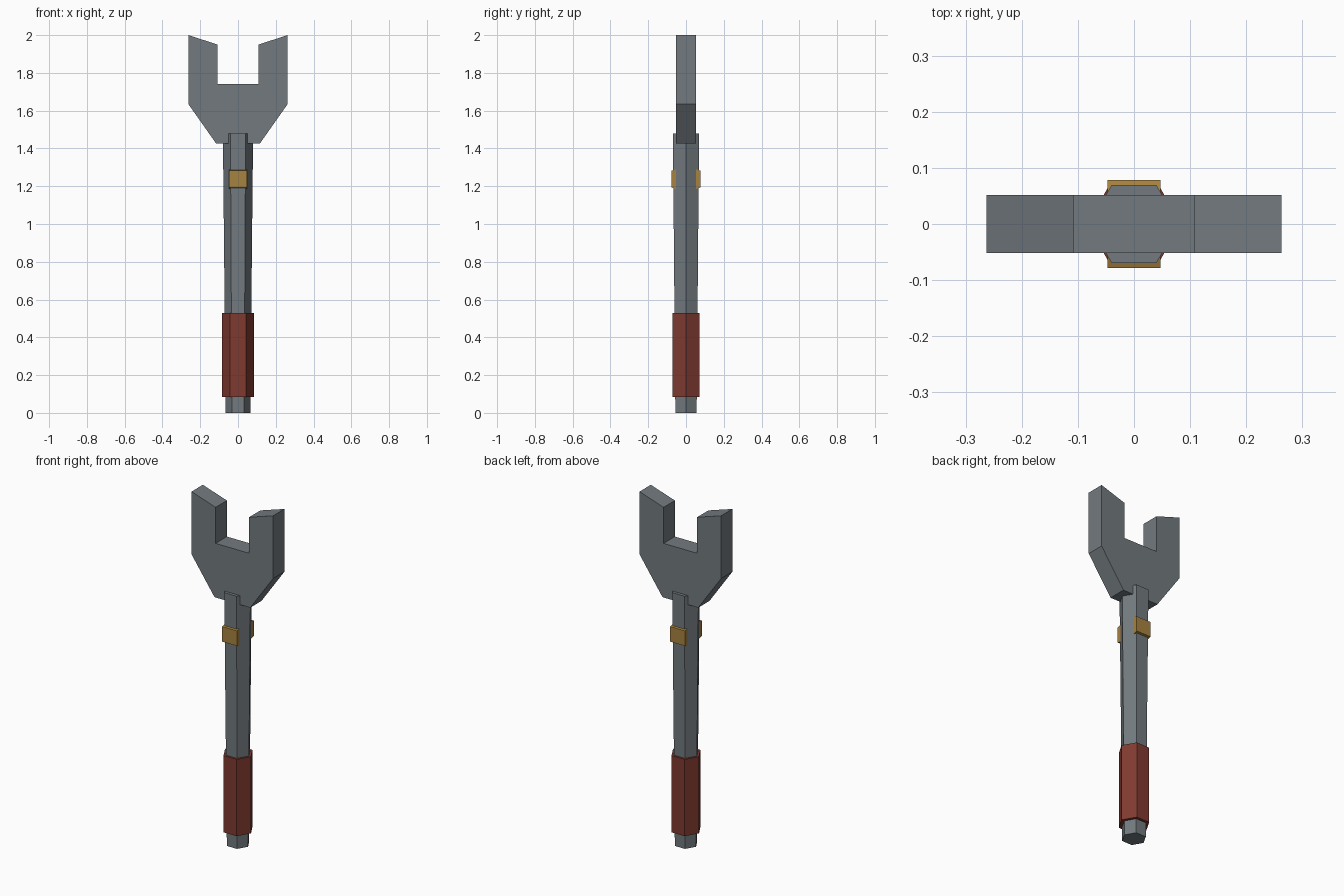
import bpy, bmesh, math

if "Cube" in bpy.data.objects:
    bpy.data.objects.remove(bpy.data.objects["Cube"])


def material(name, rgb):
    m = bpy.data.materials.new(name)
    m.diffuse_color = (*rgb, 1)
    m.use_nodes = True
    m.node_tree.nodes["Principled BSDF"].inputs["Base Color"].default_value = m.diffuse_color
    return m


STEEL = material("steel grey", (0.17, 0.195, 0.212))
RED = material("grip red", (0.214, 0.042, 0.03))
BRASS = material("brass", (0.39, 0.224, 0.05))


def loft(name, bottom, top, mat):
    """Solid between two matching outlines."""
    bm = bmesh.new()
    a = [bm.verts.new(p) for p in bottom]
    b = [bm.verts.new(p) for p in top]
    bm.faces.new(a)
    bm.faces.new(b)
    n = len(a)
    for i in range(n):
        j = (i + 1) % n
        bm.faces.new((a[i], a[j], b[j], b[i]))
    bmesh.ops.recalc_face_normals(bm, faces=bm.faces)
    me = bpy.data.meshes.new(name)
    bm.to_mesh(me)
    bm.free()
    me.materials.append(mat)
    ob = bpy.data.objects.new(name, me)
    bpy.context.collection.objects.link(ob)
    return ob


def hexagon(r, z):
    return [(r * math.cos(k * math.pi / 3), r * math.sin(k * math.pi / 3), z)
            for k in range(6)]


def rect(w, z0, z1, y):
    return [(-w, y, z0), (w, y, z0), (w, y, z1), (-w, y, z1)]


# Tapered hexagonal shaft and its grip sleeve
loft("shaft", hexagon(0.065, 0), hexagon(0.08, 1.478), STEEL)
loft("grip", hexagon(0.084, 0.083), hexagon(0.084, 0.53), RED)

# Open jaw head: half outline, mirrored in x
half = [(0.115, 1.425), (0.263, 1.635), (0.263, 2.0), (0.108, 1.95), (0.108, 1.74)]
outline = half + [(-x, z) for x, z in reversed(half)]
loft("jaw_head", [(x, -0.052, z) for x, z in outline],
     [(x, 0.052, z) for x, z in outline], STEEL)

# Brass plates on the front and back of the shaft
for name, s in (("front_plate", -1), ("back_plate", 1)):
    loft(name, rect(0.047, 1.185, 1.291, s * 0.05),
         rect(0.047, 1.194, 1.282, s * 0.078), BRASS)
